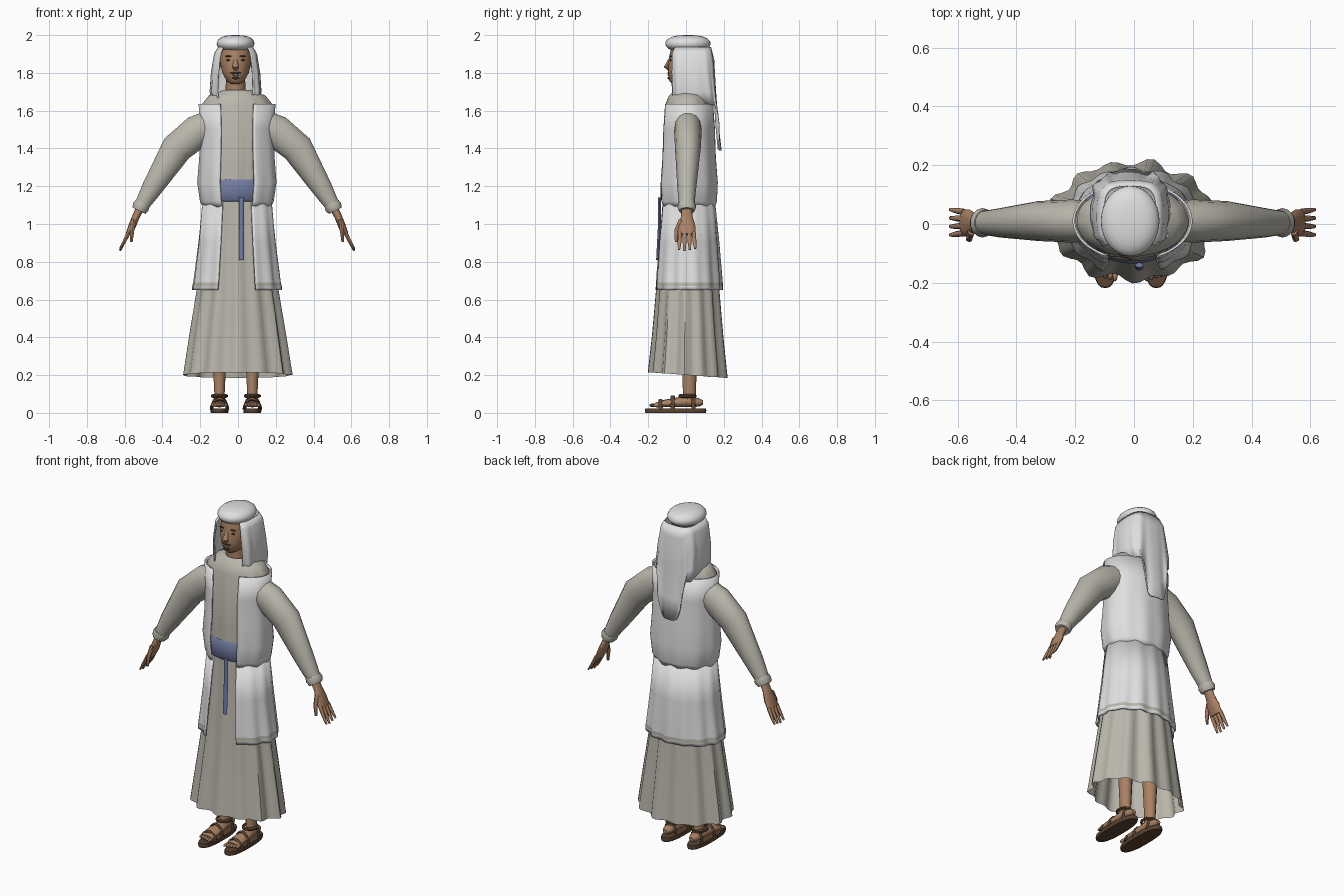
import bpy, bmesh
from math import sin, cos, pi, tau, exp, copysign, radians
from mathutils import Vector

default_cube = bpy.data.objects.get("Cube")
if default_cube:
    bpy.data.objects.remove(default_cube, do_unlink=True)


def material(name, red, green, blue):
    mat = bpy.data.materials.new(name)
    mat.use_nodes = True
    colour = (red, green, blue, 1)
    mat.diffuse_color = colour
    mat.node_tree.nodes["Principled BSDF"].inputs["Base Color"].default_value = colour
    return mat


white = material("white cloth", .74, .74, .74)
linen = material("beige linen", .49, .47, .41)
blue = material("blue sash", .17, .2, .36)
skin = material("brown skin", .4, .22, .13)
leather = material("dark leather", .1, .055, .03)
hair = material("dark hair", .07, .045, .03)


def finish(name, bm, *mats, thickness=0):
    bmesh.ops.recalc_face_normals(bm, faces=bm.faces[:])
    mesh = bpy.data.meshes.new(name)
    bm.to_mesh(mesh)
    bm.free()
    obj = bpy.data.objects.new(name, mesh)
    bpy.context.collection.objects.link(obj)
    for mat in mats:
        mesh.materials.append(mat)
    if thickness:
        shell = obj.modifiers.new("thickness", 'SOLIDIFY')
        shell.thickness, shell.offset = thickness, 0
    bpy.ops.object.select_all(action='DESELECT')
    obj.select_set(True)
    bpy.context.view_layer.objects.active = obj
    bpy.ops.object.shade_smooth_by_angle(angle=radians(45))


def bridge(bm, rings, closed, capped):
    count = len(rings[0])
    for upper, lower in zip(rings, rings[1:]):
        for i in range(count if closed else count - 1):
            j = (i + 1) % count
            bm.faces.new((upper[i], upper[j], lower[j], lower[i]))
    if capped:
        bm.faces.new(rings[0])
        bm.faces.new(rings[-1])


def loft(name, centre, rings, *mats, sides=32, opening=0, power=1, folds=0, depth=0,
         lean=0, drop=None, capped=False, thickness=0, trim=None):
    """Rings of (height, half width, half depth) from the top down.
    opening is the half angle left free at the front."""
    bm = bmesh.new()
    top, bottom = rings[0][0], rings[-1][0]
    made = []
    for z, wide, deep in rings:
        down = (top - z) / (top - bottom)
        ring = []
        for i in range(sides):
            share = i / (sides - 1 if opening else sides)
            turn = opening + (tau - 2 * opening) * share
            s, c = sin(turn), cos(turn)
            fold = depth * down * (cos(folds * turn) + sin((folds - 4) * turn) / 2)
            x = copysign(abs(s) ** power, s) * (wide + fold)
            y = -copysign(abs(c) ** power, c) * (deep + fold) + lean * down ** 2
            height = z + (drop(turn, down) if drop else 0)
            ring.append(bm.verts.new((centre[0] + x, centre[1] + y, height)))
        made.append(ring)
    bridge(bm, made, not opening, capped)
    if trim:
        for face in bm.faces:
            face.material_index = int(trim[0] < face.calc_center_median().z < trim[1])
    finish(name, bm, *mats, thickness=thickness)


def tube(name, mat, across, path, radii, sides=12):
    """Swept ellipse; each pair of radii is along and square to the across axis."""
    bm = bmesh.new()
    points = [Vector(p) for p in path]
    made = []
    for k, (along, square) in enumerate(radii):
        ahead = points[min(k + 1, len(points) - 1)]
        tangent = (ahead - points[max(k - 1, 0)]).normalized()
        side = tangent.cross(Vector(across)).normalized()
        other = side.cross(tangent)
        angles = [tau * i / sides for i in range(sides)]
        made.append([bm.verts.new(points[k] + other * along * cos(a) + side * square * sin(a))
                     for a in angles])
    bridge(bm, made, True, True)
    finish(name, bm, mat)


def ball(name, mat, location, size):
    bm = bmesh.new()
    bmesh.ops.create_uvsphere(bm, u_segments=12, v_segments=8, radius=1)
    bmesh.ops.scale(bm, vec=size, verts=bm.verts[:])
    bmesh.ops.translate(bm, vec=location, verts=bm.verts[:])
    finish(name, bm, mat)


across_x, across_y = (1, 0, 0), (0, 1, 0)
body = (-.005, .01)
head = (-.013, .01)


# Long robe with sloping shoulders and a pleated skirt, hem lower at the back
def robe_hem(turn, down):
    return .015 * cos(turn) * down ** 4


loft("robe", body,
     [(1.71, .07, .07), (1.68, .15, .1), (1.63, .19, .12), (1.3, .17, .13),
      (1.1, .165, .13), (.65, .21, .16), (.4, .25, .18), (.2, .28, .2)],
     linen, sides=72, folds=13, depth=.012, drop=robe_hem)

# Sleeveless vest, open down the front, with a trimmed skirt
loft("vest_top", body,
     [(1.635, .2, .13), (1.5, .19, .14), (1.35, .195, .145), (1.22, .205, .155),
      (1.12, .19, .15), (1.09, .175, .14)],
     white, sides=56, opening=.45, folds=11, depth=.003, thickness=.008)
loft("vest_skirt", body,
     [(1.12, .18, .14), (.9, .2, .16), (.69, .225, .175), (.67, .23, .175), (.65, .23, .175)],
     white, linen, sides=72, opening=.43, folds=14, depth=.006, thickness=.008,
     trim=(.67, .69))

# Sash with a hanging end
loft("sash", body, [(1.235, .17, .135), (1.22, .18, .145), (1.13, .18, .145), (1.12, .17, .135)],
     blue)
tube("sash_end", blue, across_x, [(.018, -.14, 1.14), (.018, -.14, 1), (.018, -.15, .81)],
     [(.014, .008)] * 3, sides=8)

# Neck, head and face
loft("neck", head, [(1.8, .05, .055), (1.66, .054, .055)], skin, sides=16)
loft("head", head,
     [(1.95, .075, .085), (1.87, .085, .095), (1.8, .07, .08), (1.755, .045, .055), (1.74, .02, .03)],
     skin, lean=-.05, capped=True)
tube("nose", skin, across_x,
     [(head[0], -.08, 1.88), (head[0], -.105, 1.83), (head[0], -.09, 1.815)],
     [(.008, .008), (.017, .013), (.01, .006)], sides=8)
for name, mat, height, width in (("moustache", hair, 1.8, .03), ("mouth", skin, 1.789, .02),
                                 ("chin_beard", hair, 1.772, .02)):
    ball(name, mat, (head[0], -.09, height), (width, .008, .006))

# Padded cap, rounded over the crown
crown = [radians(a) for a in range(85, -80, -15)]
loft("cap", head,
     [(1.955 + .045 * sin(a), .1 * cos(a) ** .7, .12 * cos(a) ** .7) for a in crown],
     white, capped=True)


# Veil open around the face, falling to a long tail behind
def veil_tail(turn, down):
    return -.24 * down * exp(-((turn - pi) / .55) ** 4)


loft("veil", (head[0], .03),
     [(1.935, .09, .1), (1.9, .11, .115), (1.8, .125, .12), (1.7, .13, .125), (1.63, .115, .13)],
     white, sides=56, opening=.6, power=.6, folds=12, depth=.005, lean=.02, thickness=.007,
     drop=veil_tail)

for sign, side in ((1, "left_"), (-1, "right_")):
    def arm(x, z, y=.004):
        return (body[0] + sign * x, y, z)

    # Eye, eyebrow and ear
    ball(side + "eye", hair, (head[0] + sign * .036, -.081, 1.868), (.014, .006, .005))
    ball(side + "eyebrow", hair, (head[0] + sign * .036, -.081, 1.888), (.02, .006, .004))
    ball(side + "ear", skin, (head[0] + sign * .086, .01, 1.85), (.008, .016, .027))

    # Sleeve and rolled cuff
    tube(side + "sleeve", linen, across_y,
         [arm(.14, 1.52, .01), arm(.21, 1.49, .01), arm(.32, 1.4, .01), arm(.45, 1.19), arm(.51, 1.09)],
         [(.07, .085), (.073, .09), (.068, .085), (.05, .056), (.04, .038)], sides=14)
    tube(side + "cuff", linen, across_y,
         [arm(.5, 1.11), arm(.51, 1.09), arm(.52, 1.07)],
         [(.044, .042), (.05, .047), (.042, .038)], sides=14)

    # Hand with four fingers fanning out and a thumb in front
    tube(side + "palm", skin, across_y,
         [arm(.51, 1.09), arm(.535, 1.04), arm(.555, .99), arm(.575, .945)],
         [(.028, .022), (.03, .02), (.046, .02), (.046, .015)])
    for k in range(4):
        y = .041 - .024 * k
        tip = .858 + .006 * abs(k - 2)
        tube(side + "finger", skin, across_y,
             [arm(.573, .955, y), arm(.598, .905, y * 1.1), arm(.62, tip, y * 1.2)],
             [(.011, .011), (.01, .009), (.006, .005)], sides=8)
    tube(side + "thumb", skin, across_y,
         [arm(.548, 1.02, -.025), arm(.555, .965, -.05), arm(.56, .905, -.052)],
         [(.014, .013), (.012, .011), (.007, .007)], sides=8)

    # Leg, foot and toes
    foot_x = sign * .087 - .011
    loft(side + "leg", (foot_x, .018),
         [(.6, .05, .05), (.35, .04, .043), (.1, .028, .034), (.05, .03, .04)], skin, sides=14)
    tube(side + "foot", skin, across_x,
         [(foot_x, y, z) for y, z in ((.09, .055), (.07, .055), (0, .06), (-.11, .05), (-.16, .042))],
         [(.014, .012), (.027, .022), (.034, .03), (.042, .02), (.04, .013)])
    for k in range(5):
        ball(side + "toe", skin, (foot_x + sign * (k - 2) * .017, .005 * k - .173, .04),
             (.009, .022, .01))

    # Sandal with a sole, an ankle tie and crossing straps
    loft(side + "sole", (foot_x, -.055), [(.024, .046, .16), (.012, .048, .163), (0, .046, .16)],
         leather, power=.8, capped=True)
    loft(side + "ankle_tie", (foot_x, .008),
         [(.1, .036, .04), (.093, .045, .048), (.085, .045, .048), (.08, .036, .04)], leather)
    for y, wide, high in ((-.135, .047, .05), (-.07, .043, .07), (.04, .037, .075)):
        arch = [pi * k / 8 for k in range(9)]
        tube(side + "strap", leather, across_y,
             [(foot_x + wide * cos(a), y, .018 + high * sin(a)) for a in arch],
             [(.011, .006)] * len(arch), sides=6)
